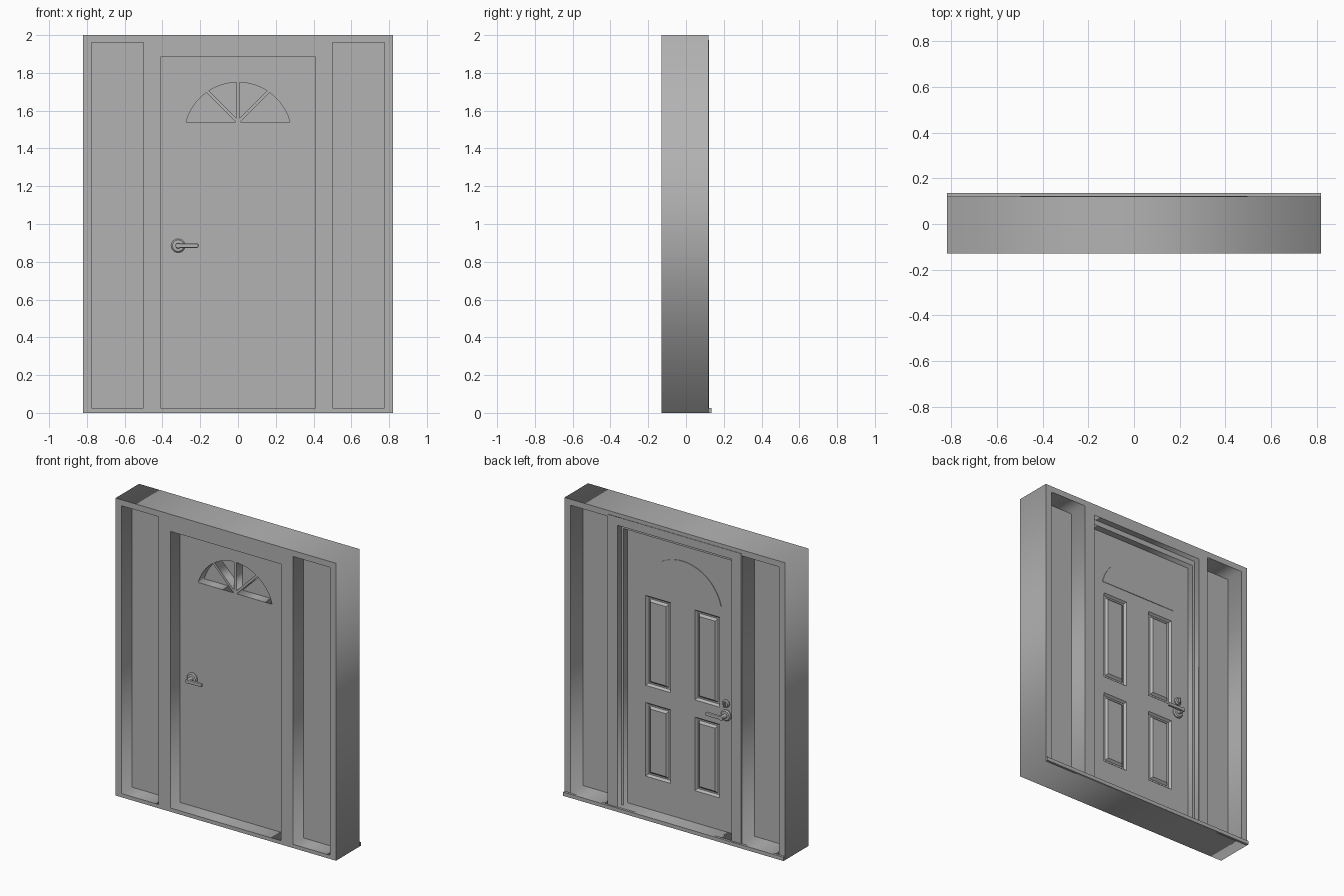
import bpy, bmesh
from math import sin, cos, pi, sqrt, radians
from mathutils import Matrix, Vector

cube = bpy.data.objects.get("Cube")
if cube:
    bpy.data.objects.remove(cube)

grey = bpy.data.materials.new("plain grey")
grey.use_nodes = True
grey.diffuse_color = (0.45, 0.45, 0.45, 1)
grey.node_tree.nodes["Principled BSDF"].inputs["Base Color"].default_value = (0.45, 0.45, 0.45, 1)


def finish(name, bm):
    bmesh.ops.recalc_face_normals(bm, faces=bm.faces)
    mesh = bpy.data.meshes.new(name)
    bm.to_mesh(mesh)
    bm.free()
    mesh.materials.append(grey)
    obj = bpy.data.objects.new(name, mesh)
    bpy.context.collection.objects.link(obj)
    return obj


def rect(x0, x1, z0, z1):
    return [(x0, z0), (x1, z0), (x1, z1), (x0, z1)]


def sheet(name, loops, y0, y1):
    """Flat board in the xz plane; the first loop is the outline, the rest are holes."""
    curve = bpy.data.curves.new(name, "CURVE")
    curve.dimensions = "2D"
    curve.fill_mode = "BOTH"
    curve.extrude = (y1 - y0) / 2
    for loop in loops:
        spline = curve.splines.new("POLY")
        spline.points.add(len(loop) - 1)
        for point, (x, z) in zip(spline.points, loop):
            point.co = (x, z, 0, 1)
        spline.use_cyclic_u = True
    helper = bpy.data.objects.new(name, curve)
    bpy.context.collection.objects.link(helper)
    bpy.context.view_layer.update()
    mesh = bpy.data.meshes.new_from_object(
        helper.evaluated_get(bpy.context.evaluated_depsgraph_get()))
    bm = bmesh.new()
    bm.from_mesh(mesh)
    bpy.data.objects.remove(helper)
    bpy.data.curves.remove(curve)
    bpy.data.meshes.remove(mesh)
    bmesh.ops.remove_doubles(bm, verts=bm.verts, dist=1e-5)
    bm.transform(Matrix.Translation((0, (y0 + y1) / 2, 0)) @ Matrix.Rotation(pi / 2, 4, "X"))
    return finish(name, bm)


def box(name, x0, x1, y0, y1, z0, z1, bevel=0):
    bm = bmesh.new()
    bmesh.ops.create_cube(bm, size=1)
    bm.transform(Matrix.Translation(((x0 + x1) / 2, (y0 + y1) / 2, (z0 + z1) / 2))
                 @ Matrix.Diagonal((x1 - x0, y1 - y0, z1 - z0, 1)))
    if bevel:
        bmesh.ops.bevel(bm, geom=bm.edges[:], offset=bevel, segments=2, affect="EDGES", profile=0.5)
    return finish(name, bm)


def turned(name, x, z, profile):
    """Round part about the y axis from (radius, y) points."""
    bm = bmesh.new()
    n = 24
    rings = [[bm.verts.new((x + r * cos(2 * pi * i / n), y, z + r * sin(2 * pi * i / n)))
              for i in range(n)] for r, y in profile]
    for a, b in zip(rings, rings[1:]):
        for i in range(n):
            bm.faces.new((a[i], a[(i + 1) % n], b[(i + 1) % n], b[i]))
    bm.faces.new(rings[0])
    bm.faces.new(rings[-1])
    obj = finish(name, bm)
    bpy.ops.object.select_all(action="DESELECT")
    obj.select_set(True)
    bpy.context.view_layer.objects.active = obj
    bpy.ops.object.shade_smooth_by_angle(angle=radians(35))


# Outer frame: front layer with narrow door opening, back layer with a rabbet
SILL = 0.025
outline = rect(-0.82, 0.82, 0, 2)
sides = [rect(-0.775, -0.5, SILL, 1.96), rect(0.5, 0.775, SILL, 1.96)]
sheet("frame_front", [outline, rect(-0.41, 0.41, SILL, 1.885)] + sides, -0.13, 0.08)
sheet("frame_back", [outline, rect(-0.425, 0.425, SILL, 1.92)] + sides, 0.08, 0.12)
box("threshold_nosing", -0.82, 0.82, 0.12, 0.135, 0, SILL)

# Casing around the door at the back
sheet("door_casing", [[(-0.497, SILL), (-0.425, SILL), (-0.425, 1.92), (0.425, 1.92),
                       (0.425, SILL), (0.497, SILL), (0.497, 1.975), (-0.497, 1.975)]], 0.12, 0.123)

# Side panes
for side, (x0, x1) in {"left": (0.5, 0.775), "right": (-0.775, -0.5)}.items():
    box(side + "_side_pane", x0, x1, -0.018, -0.012, SILL, 1.96)

# Fan window: four wedge openings under one arc, parted by spokes
HUB = Vector((0, 1.54))
RADIUS, DROP, HALF_BAR = 0.285, 0.075, 0.008


def hit(start, direction):
    """Where a ray in hub coordinates meets the arc."""
    p = start + Vector((0, DROP))
    b = p.dot(direction)
    return start + direction * (-b + sqrt(b * b - p.dot(p) + RADIUS ** 2))


def wedge(a0, a1, d0, d1):
    u0, u1 = Vector((cos(a0), sin(a0))), Vector((cos(a1), sin(a1)))
    apex = (u0 * d1 + u1 * d0) / sin(a1 - a0)
    points = [apex, hit(apex, u0)]
    for i in range(1, 8):
        a = a0 + (a1 - a0) * i / 8
        points.append(hit(apex, Vector((cos(a), sin(a)))))
    points.append(hit(apex, u1))
    return [tuple(p + HUB) for p in points]


fan = [wedge(i * pi / 4, (i + 1) * pi / 4, HALF_BAR if i > 0 else 0, HALF_BAR if i < 3 else 0)
       for i in range(4)]

# Door: solid front with fan openings, back skin with panel openings
door = rect(-0.41, 0.41, SILL, 1.885)
panels = [rect(x0, x1, z0, z1) for x0, x1 in ((-0.275, -0.09), (0.09, 0.275))
          for z0, z1 in ((0.24, 0.735), (0.85, 1.455))]
sheet("door_core", [door] + fan, -0.03, 0.015)
sheet("door_back", [rect(-0.425, 0.425, SILL, 1.9)] + fan + panels, 0.015, 0.035)

# Fan pane closing the openings at the back
arc = [(0.295 * cos(a), 1.465 + 0.295 * sin(a))
       for a in [radians(13 + 154 * i / 32) for i in range(33)]]
sheet("fan_pane", [arc], 0.035, 0.039)

# Raised panels with a sunk moulding
for number, corners in enumerate(panels):
    (x0, z0), (x1, z1) = corners[0], corners[2]
    bm = bmesh.new()
    rings = [[bm.verts.new((x, y, z)) for x, z in rect(x0 + d, x1 - d, z0 + d, z1 - d)]
             for d, y in ((0, 0.035), (0.012, 0.02), (0.022, 0.02), (0.036, 0.034))]
    for a, b in zip(rings, rings[1:]):
        for i in range(4):
            bm.faces.new((a[i], a[(i + 1) % 4], b[(i + 1) % 4], b[i]))
    bm.faces.new(rings[-1])
    finish("door_panel_%d" % (number + 1), bm)


# Lever handles, one on each face of the door
def handle(name, x, z, y, out):
    turned(name + "_rose", x, z, [(0.037, y), (0.037, y + out * 0.006), (0.03, y + out * 0.013),
                                  (0.015, y + out * 0.014), (0.013, y + out * 0.06)])
    lo, hi = sorted((y + out * 0.042, y + out * 0.06))
    box(name + "_lever", x - 0.013, -0.21, lo, hi, z - 0.011, z + 0.011, 0.004)


handle("front_handle", -0.317, 0.885, -0.03, -1)
handle("back_handle", -0.325, 0.81, 0.035, 1)

# Bolt turn above the back handle
turned("bolt_rose", -0.325, 0.89, [(0.025, 0.035), (0.025, 0.042), (0.019, 0.05)])
box("bolt_turn", -0.33, -0.32, 0.05, 0.065, 0.873, 0.907, 0.002)
